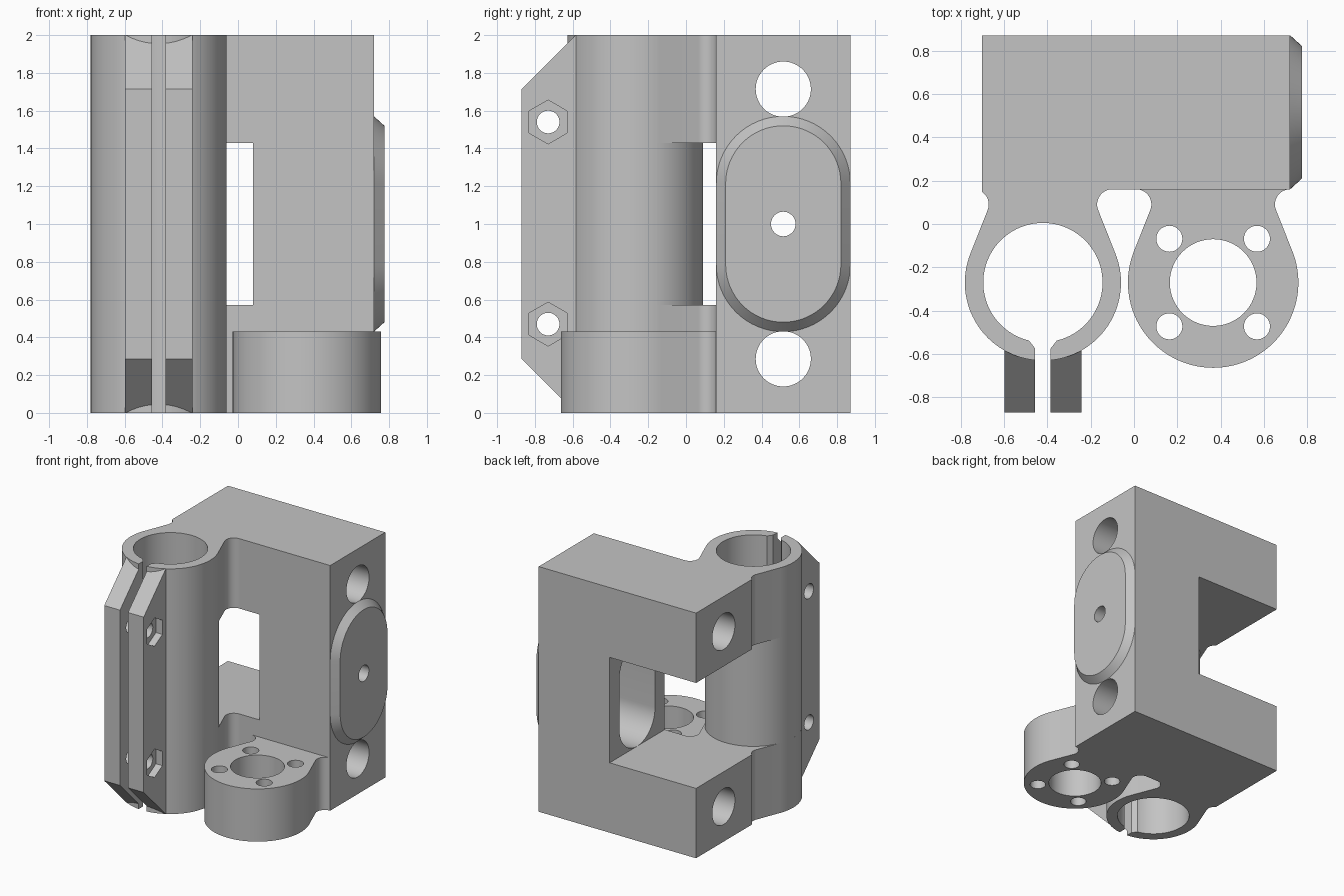
import bpy
import bmesh
from math import radians, degrees, sin, cos, acos, atan2, hypot

cube = bpy.data.objects.get("Cube")
if cube:
    bpy.data.objects.remove(cube, do_unlink=True)

grey = bpy.data.materials.new("plain grey")
grey.use_nodes = True
colour = (0.55, 0.55, 0.55, 1)
grey.diffuse_color = colour
grey.node_tree.nodes["Principled BSDF"].inputs["Base Color"].default_value = colour


def arc(cx, cy, r, start, end, steps=32):
    """Points on an arc, angles in degrees."""
    angles = [radians(start + (end - start) * i / steps) for i in range(steps + 1)]
    return [(cx + r * cos(a), cy + r * sin(a)) for a in angles]


def circle(cx, cy, r, sides=64, turn=0):
    return arc(cx, cy, r, turn, turn + 360, sides)[:-1]


def rect(u0, u1, v0, v1):
    return [(u0, v0), (u1, v0), (u1, v1), (u0, v1)]


def stadium(cu, cv, r, half):
    return arc(cu, cv + half, r, 0, 180) + arc(cu, cv - half, r, 180, 360)


def prism(name, axis, start, end, profile, end_profile=None):
    """Closed solid between two matching profiles along x or z."""
    bm = bmesh.new()
    rings = []
    for t, pts in ((start, profile), (end, end_profile or profile)):
        rings.append([bm.verts.new((u, v, t) if axis == "z" else (t, u, v)) for u, v in pts])
    low, high = rings
    bm.faces.new(low[::-1])
    bm.faces.new(high)
    n = len(low)
    for i in range(n):
        j = (i + 1) % n
        bm.faces.new((low[i], low[j], high[j], high[i]))
    bmesh.ops.recalc_face_normals(bm, faces=bm.faces)
    mesh = bpy.data.meshes.new(name)
    bm.to_mesh(mesh)
    bm.free()
    mesh.materials.append(grey)
    obj = bpy.data.objects.new(name, mesh)
    bpy.context.collection.objects.link(obj)
    return obj


def select(obj):
    bpy.ops.object.select_all(action="DESELECT")
    obj.select_set(True)
    bpy.context.view_layer.objects.active = obj


def combine(target, operation, *tools):
    """Apply boolean tools in turn and remove them."""
    for tool in tools:
        select(target)
        mod = target.modifiers.new("boolean", "BOOLEAN")
        mod.operation = operation
        mod.solver = "EXACT"
        mod.object = tool
        bpy.ops.object.modifier_apply(modifier=mod.name)
        bpy.data.objects.remove(tool, do_unlink=True)


LEFT, RIGHT, FRONT, BACK = -0.70, 0.72, 0.16, 0.87
NOTCH_LOW, NOTCH_HIGH = 0.57, 1.43
MID_Y = 0.515
CENTRE_Y, FILLET = -0.27, 0.07


def necked_profile(cx, radius, spread):
    """Round end whose tangent sides flow through fillets into the block."""
    fy = FRONT - FILLET
    dy = fy - CENTRE_Y
    tangent = degrees(atan2(dy, spread) - acos((radius + FILLET) / hypot(spread, dy)))
    half = arc(0, CENTRE_Y, radius, -90, tangent, 40)
    half += arc(spread, fy, FILLET, 180 + tangent, 90, 16)
    right = [(cx + x, y) for x, y in half]
    left = [(max(cx - x, LEFT) if y > 0.1 else cx - x, y) for x, y in half]
    return right + left[:0:-1]


# Main block with side notch, rod holes and inner pocket
block = prism("main_block", "x", LEFT, RIGHT, rect(FRONT, BACK, 0, 2))
combine(block, "DIFFERENCE",
        prism("notch", "x", -1, 0.08, rect(0, 1, NOTCH_LOW, NOTCH_HIGH)),
        prism("pocket", "x", 0, 0.64, stadium(MID_Y, 1, 0.23, 0.2)),
        prism("centre_hole", "x", 0.5, 1, circle(MID_Y, 1, 0.065)),
        *[prism("rod_hole", "x", -1, 1, circle(MID_Y, z, 0.146)) for z in (0.286, 1.714)])

# Chamfered boss on the side
boss = prism("side_boss", "x", RIGHT, 0.775,
             stadium(MID_Y, 1, 0.355, 0.215), stadium(MID_Y, 1, 0.305, 0.215))
combine(boss, "DIFFERENCE", prism("boss_hole", "x", 0.5, 1, circle(MID_Y, 1, 0.065)))

# Split clamp: ring, two necks and two ears
CX = -0.42
clamp = prism("split_clamp", "z", 0, 2, circle(CX, CENTRE_Y, 0.36, 96))
neck = necked_profile(CX, 0.36, 0.32)
combine(clamp, "UNION",
        prism("lower_neck", "z", 0, NOTCH_LOW, neck),
        prism("upper_neck", "z", NOTCH_HIGH, 2, neck))
ear = [(-0.55, 0), (-0.585, 0), (-0.87, 0.285), (-0.87, 1.715), (-0.585, 2), (-0.55, 2)]
combine(clamp, "UNION", prism("ears", "x", CX - 0.178, CX + 0.178, ear))

# Bore, slot with flared mouth, bolt holes and nut recesses
flare = [(CX - 0.07, -0.53), (CX - 0.035, -0.575), (CX + 0.035, -0.575), (CX + 0.07, -0.53),
         (CX + 0.07, -0.4), (CX - 0.07, -0.4)]
combine(clamp, "DIFFERENCE",
        prism("bore", "z", -1, 3, circle(CX, CENTRE_Y, 0.275, 96)),
        prism("slot", "z", -1, 3, rect(CX - 0.036, CX + 0.036, -1, -0.45)),
        prism("mouth", "z", -1, 3, flare))
for z in (0.47, 1.54):
    combine(clamp, "DIFFERENCE",
            prism("bolt_hole", "x", -0.9, 0, circle(-0.73, z, 0.06, 48)),
            prism("nut_recess", "x", -0.3, -0.1, circle(-0.73, z, 0.116, 6, 30)))

# Round mounting foot with bore and four screw holes
FX = 0.365
foot = prism("mounting_foot", "z", 0, 0.43, necked_profile(FX, 0.393, 0.355))
combine(foot, "DIFFERENCE",
        prism("foot_bore", "z", -1, 1, circle(FX, CENTRE_Y, 0.2)),
        *[prism("screw_hole", "z", -1, 1, circle(FX + sx * 0.202, CENTRE_Y + sy * 0.202, 0.06, 40))
          for sx in (-1, 1) for sy in (-1, 1)])

# Smooth curved walls, keep corners sharp
for part in (block, boss, clamp, foot):
    select(part)
    bpy.ops.object.shade_smooth_by_angle(angle=radians(20))
